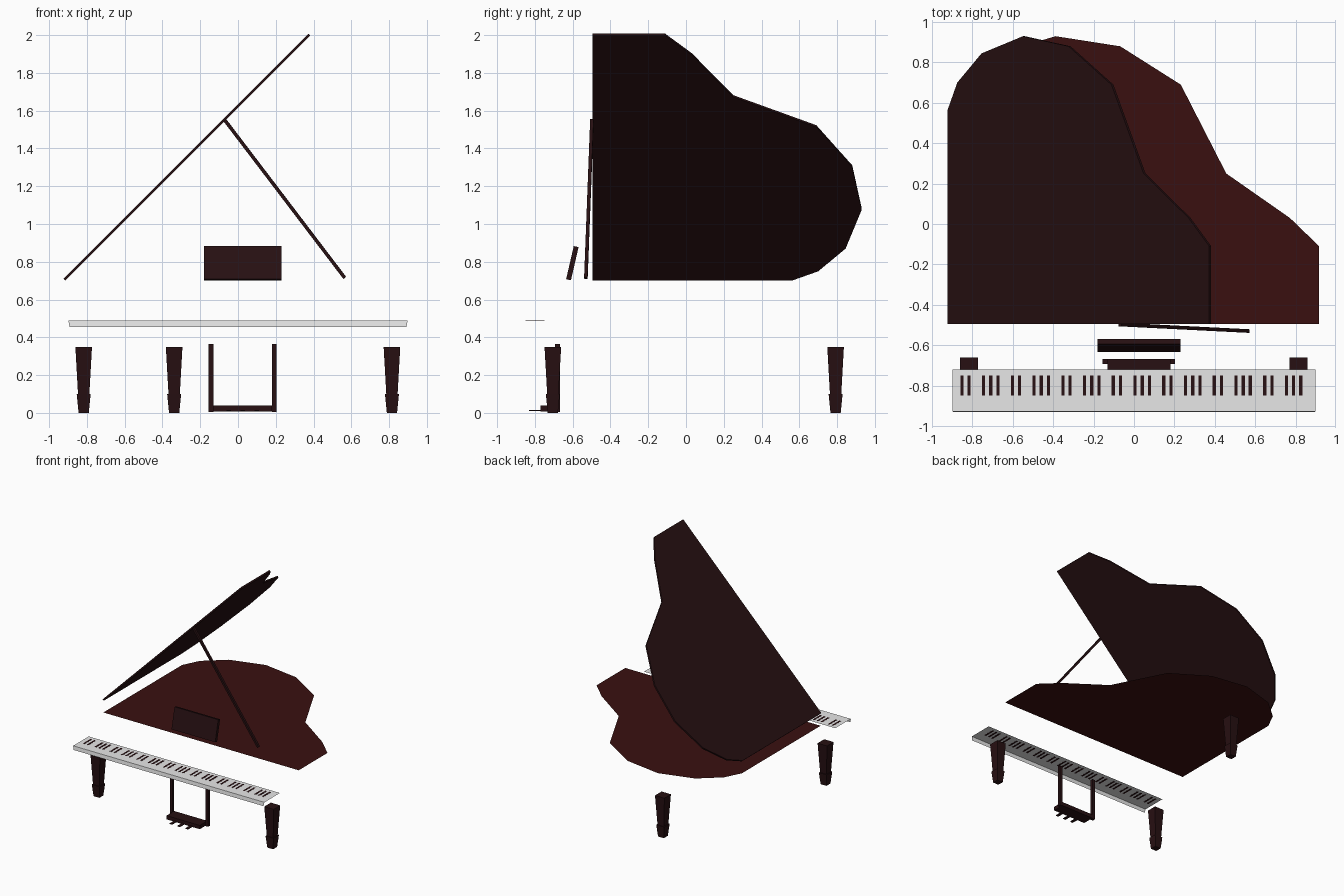
import bpy, bmesh, math
from mathutils import Vector, Matrix

if "Cube" in bpy.data.objects:
    bpy.data.objects.remove(bpy.data.objects["Cube"])


def material(name, rgb):
    m = bpy.data.materials.new(name)
    m.diffuse_color = (*rgb, 1)
    m.use_nodes = True
    m.node_tree.nodes["Principled BSDF"].inputs["Base Color"].default_value = m.diffuse_color
    return m


WOOD = material("dark wood", (0.02, 0.005, 0.006))
RED = material("dark red", (0.042, 0.005, 0.005))
IVORY = material("ivory grey", (0.8, 0.8, 0.8))


def add(name, bm, mat, matrix=Matrix()):
    me = bpy.data.meshes.new(name)
    bm.transform(matrix)
    bm.to_mesh(me)
    bm.free()
    me.materials.append(mat)
    ob = bpy.data.objects.new(name, me)
    bpy.context.collection.objects.link(ob)
    return ob


def cuboid(bm, lo, hi):
    lo, hi = Vector(lo), Vector(hi)
    mat = Matrix.Translation((lo + hi) / 2) @ Matrix.Diagonal((*(hi - lo), 1))
    bmesh.ops.create_cube(bm, size=1, matrix=mat)


def box(name, lo, hi, mat=WOOD, matrix=Matrix()):
    bm = bmesh.new()
    cuboid(bm, lo, hi)
    return add(name, bm, mat, matrix)


def plate(name, pts, mat, thickness=0.0, matrix=Matrix()):
    bm = bmesh.new()
    f = bm.faces.new([bm.verts.new((x, y, 0)) for x, y in pts])
    f.normal_update()
    if f.normal.z < 0:
        f.normal_flip()
    if thickness:
        ext = bmesh.ops.extrude_face_region(bm, geom=[f], use_keep_orig=True)
        verts = [v for v in ext["geom"] if isinstance(v, bmesh.types.BMVert)]
        bmesh.ops.translate(bm, verts=verts, vec=(0, 0, thickness))
        bmesh.ops.recalc_face_normals(bm, faces=bm.faces)
    return add(name, bm, mat, matrix)


# Curved case outline, x measured from the hinge on the left side
OUTLINE = [(0, -0.495), (1.835, -0.495), (1.835, -0.11), (1.69, 0.03),
           (1.375, 0.25), (1.15, 0.69), (0.85, 0.88), (0.53, 0.93),
           (0.24, 0.845), (0.07, 0.70), (0, 0.56)]

# Flat soundboard and the same shape raised as the open lid
plate("soundboard", OUTLINE, RED, 0, Matrix.Translation((-0.918, 0, 0.60)))
plate("lid", OUTLINE, WOOD, 0.014,
      Matrix.Translation((-0.915, 0, 0.70)) @ Matrix.Rotation(math.radians(-45), 4, "Y"))

# Lid prop
a, b = Vector((0.565, -0.53, 0.715)), Vector((-0.07, -0.498, 1.55))
d = b - a
box("lid_prop", (-0.009, -0.009, 0), (0.009, 0.009, d.length), WOOD,
    Matrix.Translation(a) @ d.to_track_quat("Z", "Y").to_matrix().to_4x4())

# Music stand, leaning back
box("music_stand", (-0.18, -0.013, 0), (0.23, 0.013, 0.18), WOOD,
    Matrix.Translation((0, -0.622, 0.705)) @ Matrix.Rotation(math.radians(-13), 4, "X"))

# Keyboard: open top sheet with a front lip
bm = bmesh.new()
rows = [[bm.verts.new((s * w, y, z)) for s in (-1, 1)]
        for w, y, z in ((0.898, -0.72, 0.488), (0.898, -0.928, 0.488), (0.892, -0.932, 0.456))]
for p, q in zip(rows, rows[1:]):
    bm.faces.new((p[0], q[0], q[1], p[1]))
add("keyboard", bm, IVORY)

# Black keys in groups of two and three, seven octaves
bm = bmesh.new()
for octave in range(7):
    for k in (1, 2, 4, 5, 6):
        x = -0.888 + octave * 0.25 + k * 0.25 / 7
        cuboid(bm, (x - 0.008, -0.85, 0.487), (x + 0.008, -0.75, 0.489))
add("black_keys", bm, WOOD)


# Square tapered legs with a flared foot
def leg(name, x, y):
    bm = bmesh.new()
    rings = []
    for w, z in ((0.027, 0), (0.037, 0.1), (0.03, 0.1), (0.044, 0.35)):
        rings.append([bm.verts.new((x + i * w, y + j * w, z))
                      for i, j in ((-1, -1), (1, -1), (1, 1), (-1, 1))])
    for lo, hi in zip(rings, rings[1:]):
        for i in range(4):
            j = (i + 1) % 4
            bm.faces.new((lo[i], lo[j], hi[j], hi[i]))
    bm.faces.new(rings[0][::-1])
    bm.faces.new(rings[-1])
    add(name, bm, WOOD)


leg("front_leg_left", -0.817, -0.705)
leg("front_leg_right", 0.815, -0.705)
leg("back_leg", -0.338, 0.792)

# Pedal frame: two posts, base and three thin pedals
for side, x in (("left", -0.143), ("right", 0.192)):
    box("pedal_post_" + side, (x - 0.012, -0.693, 0.005), (x + 0.012, -0.668, 0.365))
box("pedal_crossbar", (-0.131, -0.69, 0.008), (0.18, -0.668, 0.04))
box("pedal_base", (-0.131, -0.77, 0.008), (0.18, -0.69, 0.04))
for i, x in enumerate((-0.05, 0.025, 0.10)):
    box("pedal_%d" % (i + 1), (x - 0.012, -0.83, 0.01), (x + 0.012, -0.77, 0.016))
